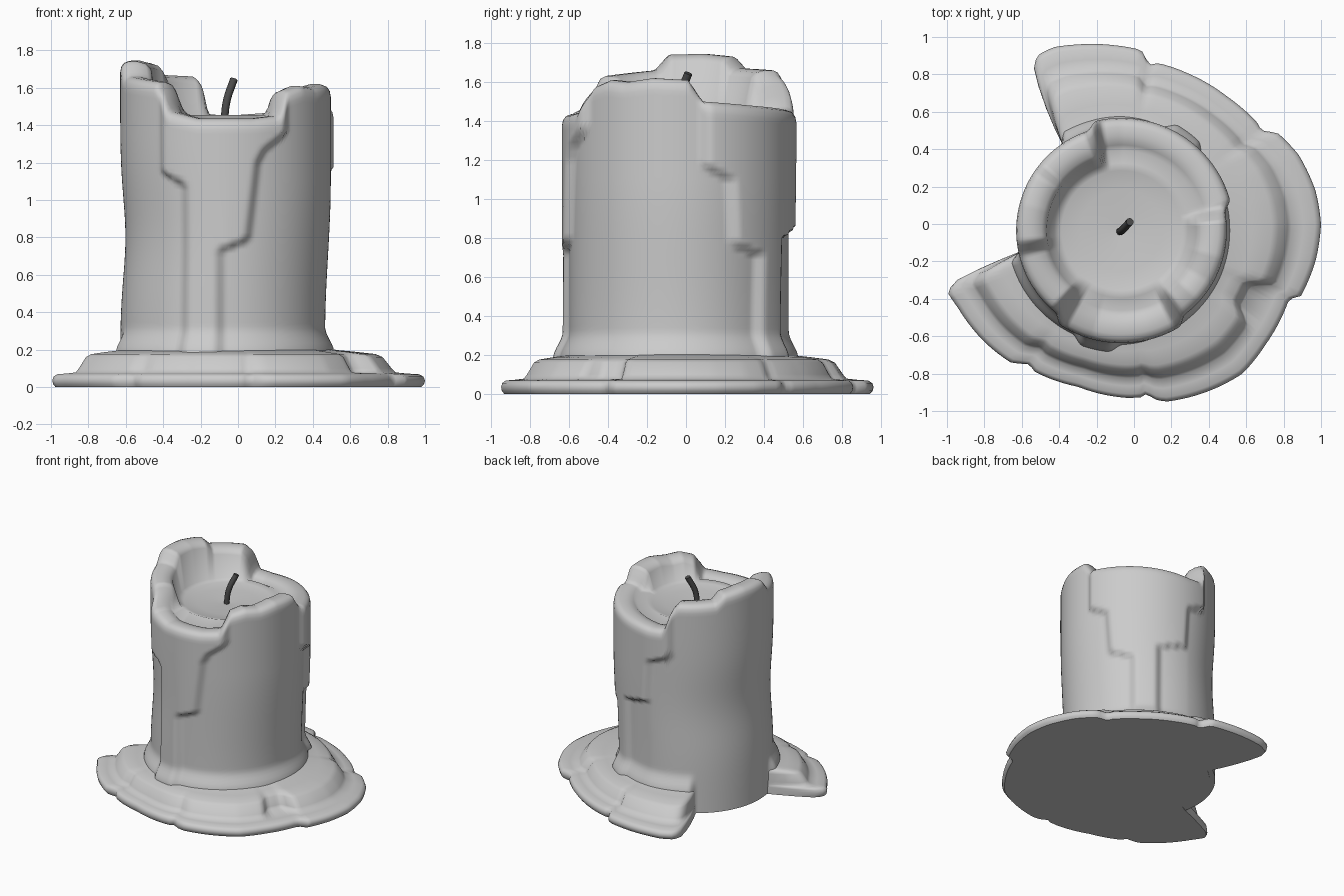
import bpy, bmesh
from math import sin, cos, pi, radians, degrees, atan2, hypot, exp

if "Cube" in bpy.data.objects:
    bpy.data.objects.remove(bpy.data.objects["Cube"])

CX, CY, N = -0.067, -0.035, 216      # candle axis and angular resolution


def table(pts, a, period=360):
    """Linear interpolation; wraps around when a period is given."""
    pts = sorted(pts)
    if period:
        a %= period
        pts = [(pts[-1][0] - period, pts[-1][1])] + pts + [(pts[0][0] + period, pts[0][1])]
    if a <= pts[0][0]:
        return pts[0][1]
    for (x0, y0), (x1, y1) in zip(pts, pts[1:]):
        if a <= x1:
            return y0 + (y1 - y0) * (a - x0) / max(x1 - x0, 1e-6)
    return pts[-1][1]


def smooth(t):
    t = max(0, min(1, t))
    return t * t * (3 - 2 * t)


def loft(name, rings, top):
    """Skin rings of points around the axis, closing the bottom and optionally the top."""
    bm = bmesh.new()
    vs = [[bm.verts.new(p) for p in ring] for ring in rings]
    for r0, r1 in zip(vs, vs[1:]):
        for i in range(N):
            j = (i + 1) % N
            bm.faces.new((r0[i], r0[j], r1[j], r1[i]))
    bm.faces.new(vs[0][::-1])
    if top:
        bm.faces.new(vs[-1])
    me = bpy.data.meshes.new(name)
    bm.to_mesh(me)
    bm.free()
    ob = bpy.data.objects.new(name, me)
    bpy.context.collection.objects.link(ob)
    for p in me.polygons:
        p.use_smooth = len(p.vertices) == 4
    return ob


def polar(a, r, z):
    return (CX + r * cos(radians(a)), CY + r * sin(radians(a)), z)


ANGLES = [360 * i / N for i in range(N)]

# Rim height around the candle: two tall wall remnants, low lips front and back
RIM = [(5, 1.61), (9, 1.56), (13, 1.5), (40, 1.48), (90, 1.45), (101, 1.46), (106, 1.61),
       (111, 1.66), (140, 1.67), (147, 1.73), (165, 1.745), (186, 1.74), (194, 1.66),
       (228, 1.63), (240, 1.47), (255, 1.435), (285, 1.435), (299, 1.45), (307, 1.58),
       (318, 1.61), (330, 1.6), (345, 1.62)]

# Drips: left and right edge angle as a function of height
DRIPS = [([(.71, 46), (.77, 29), (1.1, 27), (1.17, 13)],
          [(.8, 65), (.86, 87), (1.18, 89), (1.25, 106)]),
         ([(1.08, 248), (1.15, 234)],
          [(.73, 267), (.79, 282), (1.2, 287), (1.27, 291), (1.36, 304)])]

# Pool outline seen from above
OUTLINE = [(-.36, .40), (-.42, .50), (-.5, .7), (-.535, .83), (-.52, .9), (-.43, .945), (-.3, .96),
           (-.1, .955), (.04, .93), (.08, .85), (.13, .86), (.3, .8), (.5, .68), (.66, .54), (.68, .5), (.77, .485),
           (.88, .37), (.97, .18), (1, 0), (.97, -.2), (.89, -.39), (.83, -.4), (.7, -.65),
           (.58, -.8), (.42, -.885), (.17, -.95), (.1, -.935), (.07, -.9), (.05, -.925), (-.03, -.93),
           (-.3, -.87), (-.53, -.79), (-.56, -.75), (-.66, -.74), (-.8, -.63), (-.94, -.45),
           (-1, -.36), (-.93, -.285), (-.78, -.22), (-.56, -.13)]
POOL = [(degrees(atan2(y - CY, x - CX)) % 360, hypot(x - CX, y - CY)) for x, y in OUTLINE]


def body_radius(a, z):
    c, s = cos(radians(a)), sin(radians(a))
    r = 1 / hypot(c / .563, s / .562)
    r -= .028 * max(0, -c) * exp(-((z - .8) / .3) ** 2)       # soft waist on the left
    r -= .03 * max(0, c) * smooth((1.1 - z) / .8)             # taper on the right
    for left, right in DRIPS:
        lo, hi = table(left, z, None), table(right, z, None)
        r += .04 * smooth((a - lo) / 7 + .5) * smooth((hi - a) / 7 + .5)
    spread = min(1, max(0, (table(POOL, a) - .56) / .3))
    return r + .05 * spread * smooth((.32 - z) / .14)         # flare into the pool


# Candle body with melted rim and dished top
rings = []
for k in range(61):
    rings.append([polar(a, body_radius(a, z), z) for a in ANGLES
                  for z in [.004 + (table(RIM, a) - .064) * k / 60]])
for f, dz in [(.99, -.03), (.965, -.01), (.92, 0), (.84, 0), (.76, -.012), (.71, -.04)]:
    rings.append([polar(a, f * body_radius(a, table(RIM, a) - .06), table(RIM, a) + dz) for a in ANGLES])
for r, z in [(.36, 1.455), (.32, 1.442), (.22, 1.432), (.1, 1.425), (.02, 1.42)]:
    rings.append([polar(a, r, z) for a in ANGLES])
loft("candle_body", rings, True)

# Spilled wax pool: thin outer lip and a thicker second layer
rings = []
for f, z, layer in [(.96, 0, 0), (.99, .015, 0), (1, .035, 0), (.985, .055, 0), (.94, .068, 0), (.82, .072, 0),
                    (.7, .078, 1), (.66, .1, 1), (.57, .16, 1), (.5, .176, 1), (.3, .188, 1), (.1, .198, 1), (0, .21, 1)]:
    ring = []
    for a in ANGLES:
        notch = 1 - .3 * layer * smooth(1.6 - abs(a - 332) / 6)
        ring.append(polar(a, .54 + f * notch * (table(POOL, a) - .54), z))
    rings.append(ring)
loft("wax_pool", rings, False)

# Wick
cu = bpy.data.curves.new("wick", 'CURVE')
cu.dimensions = '3D'
cu.bevel_depth, cu.bevel_resolution, cu.use_fill_caps = .021, 3, True
sp = cu.splines.new('BEZIER')
path = [(-.075, -.04, 1.41), (-.06, -.03, 1.53), (-.022, .012, 1.645)]
sp.bezier_points.add(len(path) - 1)
for bp, co in zip(sp.bezier_points, path):
    bp.co = co
    bp.handle_left_type = bp.handle_right_type = 'AUTO'
wick = bpy.data.objects.new("wick", cu)
bpy.context.collection.objects.link(wick)
mat = bpy.data.materials.new("charred")
mat.diffuse_color = (.07, .07, .07, 1)
mat.use_nodes = True
mat.node_tree.nodes["Principled BSDF"].inputs["Base Color"].default_value = mat.diffuse_color
cu.materials.append(mat)
